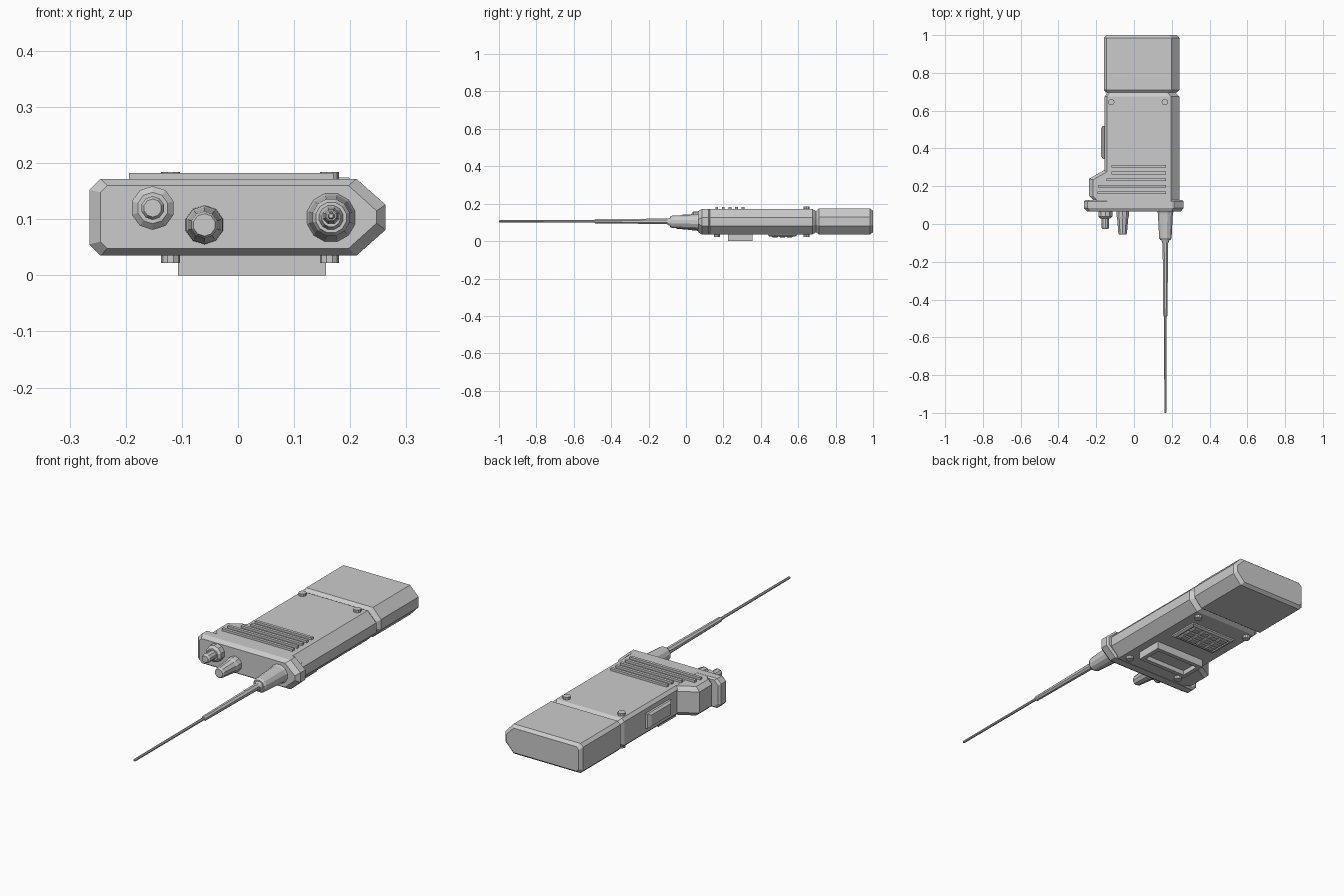
import bpy, bmesh
from math import cos, sin, pi


def loft(name, rings):
    """Skin a list of equal-length point rings and cap both ends."""
    bm = bmesh.new()
    vs = [[bm.verts.new(p) for p in r] for r in rings]
    n = len(rings[0])
    for a, b in zip(vs, vs[1:]):
        for i in range(n):
            j = (i + 1) % n
            bm.faces.new((a[i], a[j], b[j], b[i]))
    bm.faces.new(vs[0][::-1])
    bm.faces.new(vs[-1])
    bmesh.ops.recalc_face_normals(bm, faces=bm.faces)
    me = bpy.data.meshes.new(name)
    bm.to_mesh(me)
    bm.free()
    ob = bpy.data.objects.new(name, me)
    bpy.context.collection.objects.link(ob)
    return ob


def section(y, x0, x1, z0, z1, cl, crx, crz):
    """Case cross-section: small chamfers on the left, large ones on the right."""
    return [(x0, y, z0 + cl), (x0, y, z1 - cl), (x0 + cl, y, z1), (x1 - crx, y, z1),
            (x1, y, z1 - crz), (x1, y, z0 + crz), (x1 - crx, y, z0), (x0 + cl, y, z0)]


def turned(name, x, z, profile, n=10):
    """Turned part along y from (y, radius) pairs."""
    return loft(name, [[(x + r * cos(2 * pi * (i + .5) / n), y, z + r * sin(2 * pi * (i + .5) / n))
                        for i in range(n)] for y, r in profile])


def rect(x0, x1, y0, y1, z, d=0):
    return [(x0 + d, y0 + d, z), (x1 - d, y0 + d, z), (x1 - d, y1 - d, z), (x0 + d, y1 - d, z)]


def box(name, x0, x1, y0, y1, z0, z1):
    return loft(name, [rect(x0, x1, y0, y1, z0), rect(x0, x1, y0, y1, z1)])


def disc(name, x, y, z0, z1, r, n=10):
    return loft(name, [[(x + r * cos(2 * pi * i / n), y + r * sin(2 * pi * i / n), z)
                        for i in range(n)] for z in (z0, z1)])


# Main case, tapering into the groove before the battery
loft("case", [section(.10, -.155, .24, .036, .172, .013, .045, .045),
              section(.675, -.155, .24, .036, .172, .013, .045, .045),
              section(.70, -.14, .215, .05, .158, .013, .04, .04)])

# Battery pack with chamfered ends
loft("battery", [section(.695, -.148, .225, .047, .161, .013, .043, .042),
                 section(.71, -.16, .24, .036, .174, .014, .042, .045),
                 section(.985, -.16, .24, .036, .174, .014, .042, .045),
                 section(1.0, -.147, .228, .048, .162, .012, .04, .042)])

# Shoulder bulge on the left side
def bulge(z, d):
    return [(.1, .1, z), (-.215 + d, .1, z), (-.215 + d, .125, z), (-.237 + d, .148, z),
            (-.237 + d, .24 - d * .3, z), (-.15 + d, .29 - d * .3, z), (.1, .29 - d * .3, z)]

loft("shoulder", [bulge(.0365, .02), bulge(.055, 0), bulge(.153, 0), bulge(.1715, .02)])

# Control panel plate
loft("control_panel", [section(.065, -.245, .247, .048, .16, .012, .05, .045),
                       section(.085, -.265, .263, .035, .172, .02, .052, .046),
                       section(.12, -.265, .263, .035, .172, .02, .052, .046),
                       section(.128, -.255, .255, .042, .166, .02, .05, .045)])
box("panel_tab", .20, .228, .12, .145, .07, .14)

# Ridges of the grip
for i, x0 in enumerate((-.194, -.19, -.145, -.12, -.12)):
    y = .165 + .035 * i
    box(f"grip_ridge_{i + 1}", x0, .17, y - .007, y + .007, .165, .182)

# Screws on both faces
for x in (-.12, .163):
    disc("top_screw", x, .645, .165, .184, .017)
    for y in (.165, .645):
        disc("bottom_screw", x, y, .022, .045, .017)

# Talk button on the left side
loft("talk_button", [[(-.15, .345, .07), (-.15, .52, .07), (-.15, .52, .138), (-.15, .345, .138)],
                     [(-.165, .345, .07), (-.165, .52, .07), (-.165, .52, .138), (-.165, .345, .138)],
                     [(-.175, .36, .078), (-.175, .505, .078), (-.175, .505, .13), (-.175, .36, .13)]])

# Display with raised frame on the underside
D = (-.107, .157, .225, .355)
loft("display_frame", [rect(*D, .045), rect(*D, 0), rect(*D, 0, .02), rect(*D, .022, .02)])

# Keypad plate and keys
K = (-.095, .145, .44, .59)
loft("keypad_plate", [rect(*K, .045), rect(*K, .029), rect(*K, .024, .008),
                      rect(*K, .024, .014), rect(*K, .03, .014)])
for i in range(4):
    for j in range(3):
        x, y = -.073 + .05 * i, .459 + .039 * j
        loft("key", [rect(x, x + .044, y, y + .034, .04), rect(x, x + .044, y, y + .034, .024),
                     rect(x, x + .044, y, y + .034, .02, .004)])

# Knobs and antenna
turned("channel_knob", -.152, .12, [(.07, .039), (.04, .039), (.03, .028), (.03, .021),
                                    (-.018, .021), (-.026, .016)])
turned("volume_knob", -.06, .09, [(.07, .035), (.04, .034), (.03, .031), (-.048, .024), (-.056, .02)])
turned("antenna_base", .166, .103, [(.07, .046), (.055, .041), (-.075, .034), (-.085, .028),
                                    (-.085, .022), (-.10, .017)], 12)
turned("antenna_lower", .166, .106, [(-.08, .016), (-.485, .012), (-.49, .009)], 8)
turned("antenna_tip", .166, .106, [(-.48, .007), (-.997, .006), (-1.0, .004)], 8)
